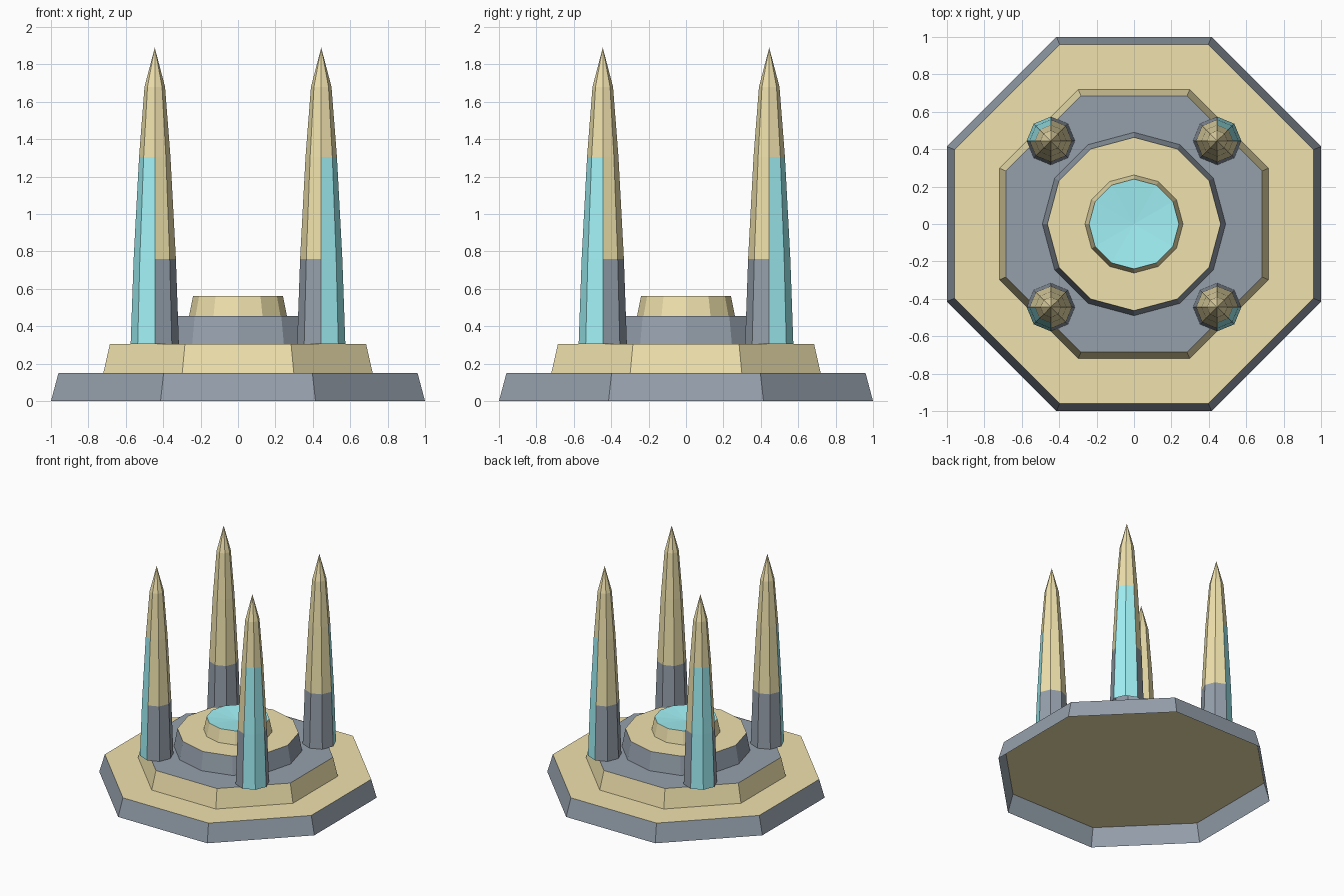
import bpy, bmesh
from math import cos, sin, pi, atan2

if "Cube" in bpy.data.objects:
    bpy.data.objects.remove(bpy.data.objects["Cube"])


def material(name, colour):
    m = bpy.data.materials.new(name)
    m.diffuse_color = (*colour, 1)
    m.use_nodes = True
    m.node_tree.nodes["Principled BSDF"].inputs["Base Color"].default_value = m.diffuse_color
    return m


SLATE = material("slate", (0.30, 0.35, 0.41))
SAND = material("sand", (0.87, 0.76, 0.42))
AQUA = material("aqua", (0.36, 0.89, 0.93))


def lathe(name, sides, profile, phase=0, centre=(0, 0), pick=None):
    """Stack polygon rings from (radius, z), open below; zero radius is a point.
    pick(level, face_angle) returns a material slot."""
    bm = bmesh.new()
    rings = []
    for r, z in profile:
        n = sides if r > 0 else 1
        rings.append([bm.verts.new((r * cos(phase + 2 * pi * i / sides),
                                    r * sin(phase + 2 * pi * i / sides), z))
                      for i in range(n)])
    for level, (a, b) in enumerate(zip(rings, rings[1:])):
        for i in range(sides):
            j = (i + 1) % sides
            quad = [a[i], a[j], b[j], b[i]] if len(b) > 1 else [a[i], a[j], b[0]]
            f = bm.faces.new(quad)
            f.material_index = pick(level, phase + 2 * pi * (i + 0.5) / sides)
    mesh = bpy.data.meshes.new(name)
    bm.to_mesh(mesh)
    bm.free()
    for m in (SLATE, SAND, AQUA):
        mesh.materials.append(m)
    ob = bpy.data.objects.new(name, mesh)
    ob.location = (*centre, 0)
    bpy.context.collection.objects.link(ob)
    return ob


def tier(name, sides, r0, r1, z0, z1, side, top, phase=0, dip=0):
    return lathe(name, sides, [(r0, z0), (r1, z1), (0, z1 - dip)], phase,
                 pick=lambda level, a: side if level == 0 else top)


# Stepped hollow plinth: two octagons, then two twelve-sided drums
K = 1 / cos(pi / 8)
tier("base_step", 8, 1.0 * K, 0.96 * K, 0, 0.15, 0, 1, pi / 8)
tier("second_step", 8, 0.72 * K, 0.685 * K, 0.15, 0.305, 1, 0, pi / 8)
tier("drum", 12, 0.49, 0.463, 0.305, 0.455, 0, 1)
tier("pool", 12, 0.262, 0.24, 0.455, 0.563, 1, 2, dip=0.02)

# Four spires with aqua panels on the two outward faces
SPIRE = [(0.129, 0.305), (0.113, 0.76), (0.084, 1.305), (0.055, 1.68), (0, 1.89)]
for sx, label in ((-1, "left"), (1, "right")):
    for sy, end in ((-1, "front"), (1, "back")):
        out = atan2(sy, sx)

        def spire_slot(level, angle, out=out):
            if 0 <= level <= 1 and cos(angle - out) > 0.9:
                return 2
            return 0 if level <= 0 else 1

        lathe(f"spire_{end}_{label}", 8, SPIRE,
              centre=(sx * 0.445, sy * 0.445), pick=spire_slot)
